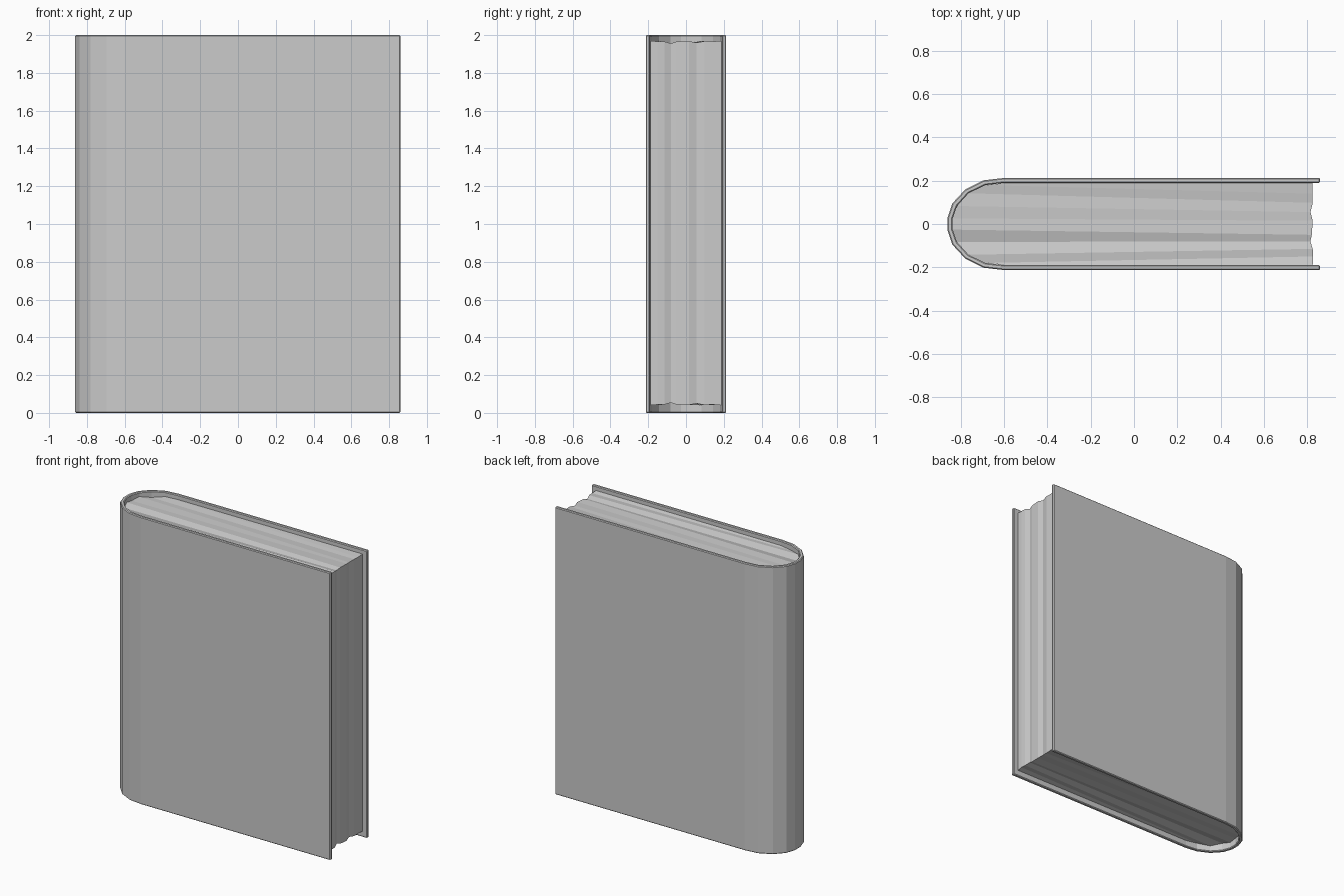
import bpy, bmesh

if "Cube" in bpy.data.objects:
    bpy.data.objects.remove(bpy.data.objects["Cube"])


def make_object(name, bm):
    bmesh.ops.recalc_face_normals(bm, faces=bm.faces[:])
    mesh = bpy.data.meshes.new(name)
    bm.to_mesh(mesh)
    bm.free()
    obj = bpy.data.objects.new(name, mesh)
    bpy.context.collection.objects.link(obj)
    return obj


def mirrored(half):
    return half + [(x, -y) for x, y in reversed(half)]


# Cover: boards and rounded spine as one U-shaped wall
outer = mirrored([(0.86, 0.213), (-0.60, 0.213), (-0.695, 0.202),
                  (-0.78, 0.16), (-0.84, 0.095), (-0.862, 0.03)])
inner = mirrored([(0.86, 0.19), (-0.60, 0.19), (-0.687, 0.18),
                  (-0.765, 0.142), (-0.818, 0.083), (-0.838, 0.026)])
bm = bmesh.new()
rings = [[[bm.verts.new((x, y, z)) for x, y in path] for path in (outer, inner)]
         for z in (0, 2)]
(ob, ib), (ot, it) = rings
for i in range(len(outer) - 1):
    j = i + 1
    bm.faces.new((ob[i], ob[j], ot[j], ot[i]))
    bm.faces.new((ib[i], ib[j], it[j], it[i]))
    bm.faces.new((ot[i], ot[j], it[j], it[i]))
    bm.faces.new((ob[i], ob[j], ib[j], ib[i]))
for i in (0, -1):
    bm.faces.new((ob[i], ot[i], it[i], ib[i]))
cover = make_object("cover", bm)
bevel = cover.modifiers.new("edge_softening", 'BEVEL')
bevel.width = 0.005
bevel.segments = 1
bevel.limit_method = 'ANGLE'
bevel.angle_limit = 1.0

# Pages: fanned strips (fore-edge y, fore-edge x, height at spine, height at fore edge)
strips = [(0.189, 0.826, 1.968, 1.97), (0.14, 0.826, 1.968, 1.966),
          (0.098, 0.826, 1.956, 1.968), (0.055, 0.816, 1.97, 1.96),
          (0.015, 0.826, 1.958, 1.968), (-0.05, 0.822, 1.966, 1.966),
          (-0.08, 0.815, 1.955, 1.956), (-0.115, 0.826, 1.968, 1.966),
          (-0.15, 0.828, 1.960, 1.966), (-0.189, 0.826, 1.968, 1.97)]
bm = bmesh.new()
cols = []
for (sx, sy), (fy, fx, sz, fz) in zip(inner[1:-1], strips):
    sy = max(-0.189, min(0.189, sy))
    cols.append([bm.verts.new(p) for p in (
        (sx, sy, 2.01 - sz), (fx, fy, 2.01 - fz), (fx, fy, fz), (sx, sy, sz))])
for a, b in zip(cols, cols[1:]):
    for k in range(4):
        n = (k + 1) % 4
        bm.faces.new((a[k], a[n], b[n], b[k]))
bm.faces.new(cols[0])
bm.faces.new(cols[-1])
make_object("pages", bm)
